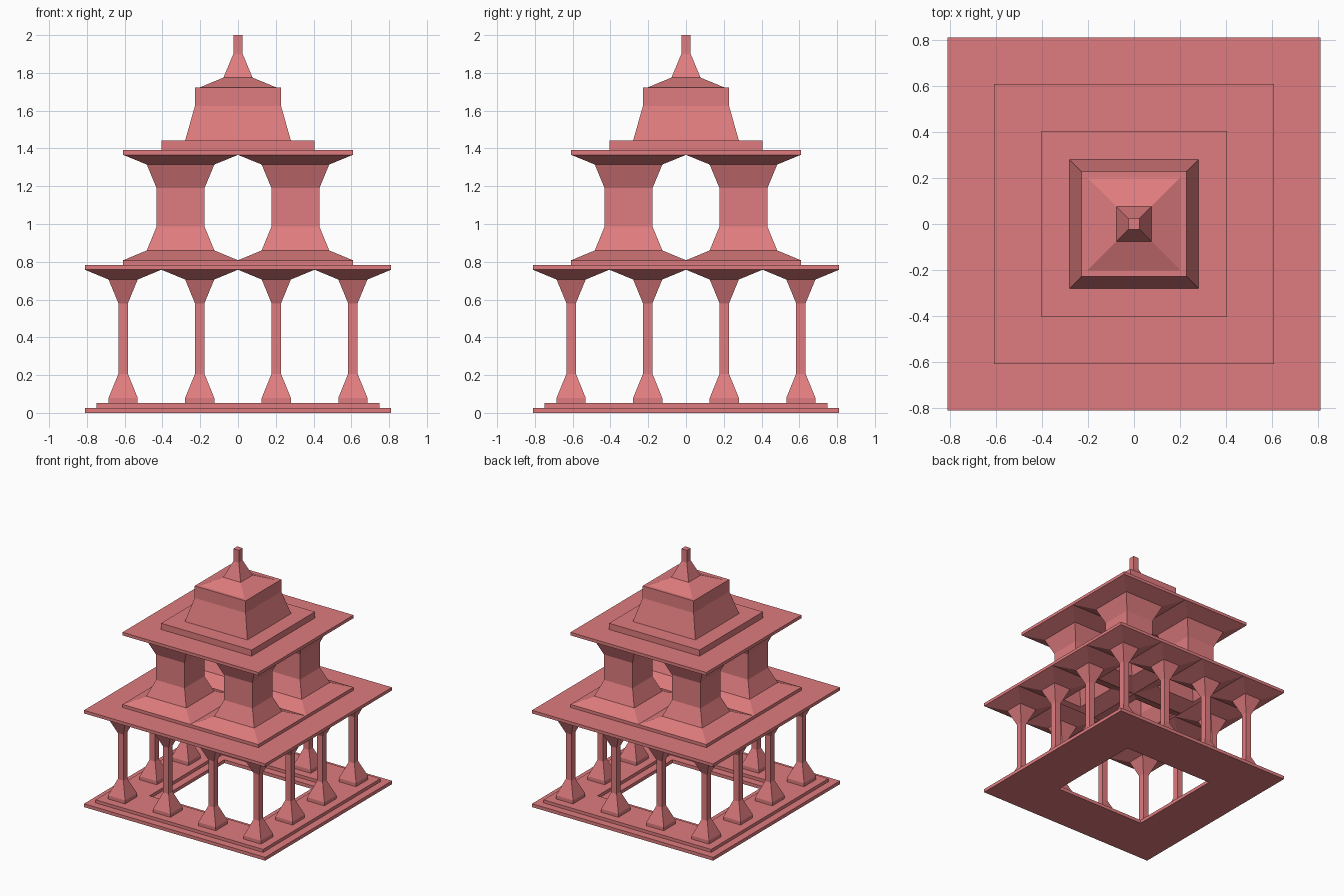
import bpy, bmesh

if "Cube" in bpy.data.objects:
    bpy.data.objects.remove(bpy.data.objects["Cube"])

C = 0.2027  # half of one column bay

mat = bpy.data.materials.new("rose_stone")
mat.diffuse_color = (0.74, 0.2, 0.21, 1)
mat.use_nodes = True
mat.node_tree.nodes["Principled BSDF"].inputs["Base Color"].default_value = mat.diffuse_color


def loft(name, profile, center=(0, 0), cap=False):
    """Square rings (half width, height) joined into a flat-faced shell."""
    bm = bmesh.new()
    rings = [[bm.verts.new((center[0] + sx * r, center[1] + sy * r, z))
              for sx, sy in ((-1, -1), (1, -1), (1, 1), (-1, 1))]
             for r, z in profile]
    for a, b in zip(rings, rings[1:]):
        for i in range(4):
            j = (i + 1) % 4
            bm.faces.new((a[i], a[j], b[j], b[i]))
    if cap:
        bm.faces.new(rings[-1])
    bmesh.ops.remove_doubles(bm, verts=bm.verts[:], dist=1e-5)
    mesh = bpy.data.meshes.new(name)
    bm.to_mesh(mesh)
    bm.free()
    mesh.materials.append(mat)
    ob = bpy.data.objects.new(name, mesh)
    bpy.context.collection.objects.link(ob)
    return ob


# Stepped base with a square opening in the middle
loft("base", [(2 * C, 0), (4 * C, 0), (4 * C, .027), (.75, .027), (.75, .052),
              (.466, .052), (.466, .027), (2 * C, .027), (2 * C, 0)])

# Twelve slim columns around the opening, flaring into the lower roof
slim = [(.077, .052), (.077, .08), (.025, .207), (.025, .58),
        (.077, .706), (C, .758)]
for i in (-3, -1, 1, 3):
    for j in (-3, -1, 1, 3):
        if max(abs(i), abs(j)) == 3:
            loft("lower_column", slim, (i * C, j * C))

# Lower roof slab and the upper floor step
loft("lower_roof", [(4 * C, .758), (4 * C, .783), (3 * C, .783), (3 * C, .808)])

# Four thick hollow columns of the upper storey
thick = [(1.5 * C, .808), (.179, .86), (.127, .986), (.127, 1.19),
         (.179, 1.315), (1.5 * C, 1.366)]
for i in (-1, 1):
    for j in (-1, 1):
        loft("upper_column", thick, (i * 1.5 * C, j * 1.5 * C))

# Upper roof slab, tower and finial
loft("upper_roof", [(3 * C, 1.366), (3 * C, 1.391), (2 * C, 1.391),
                    (2 * C, 1.441), (.28, 1.441)])
loft("tower", [(.28, 1.441), (.228, 1.625), (.228, 1.723), (C, 1.723),
               (.077, 1.775)])
loft("finial", [(.077, 1.775), (.025, 1.9), (.025, 2.0)], cap=True)
